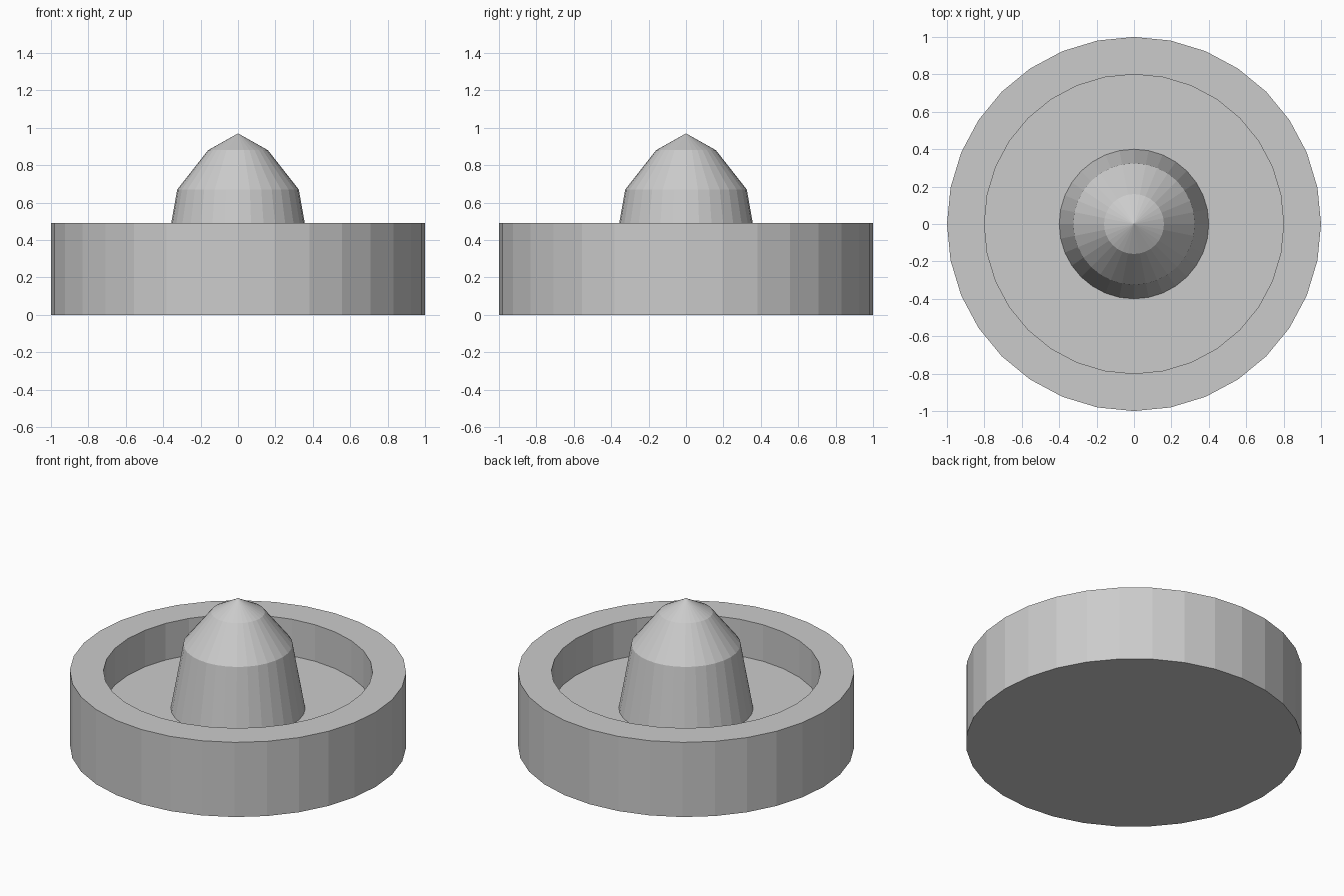
import bpy, bmesh
from math import sin, cos, pi

if "Cube" in bpy.data.objects:
    bpy.data.objects.remove(bpy.data.objects["Cube"])

SIDES = 32


def lathe(name, profile):
    """Revolve (radius, z) points around z; radius 0 becomes a single pole."""
    bm = bmesh.new()
    rings = []
    for r, z in profile:
        n = SIDES if r else 1
        rings.append([bm.verts.new((r * cos(2 * pi * i / SIDES), r * sin(2 * pi * i / SIDES), z))
                      for i in range(n)])
    for a, b in zip(rings, rings[1:]):
        for i in range(SIDES):
            j = (i + 1) % SIDES
            quad = [a[i % len(a)], a[j % len(a)], b[j % len(b)], b[i % len(b)]]
            bm.faces.new(list(dict.fromkeys(quad)))
    bmesh.ops.recalc_face_normals(bm, faces=bm.faces)
    mesh = bpy.data.meshes.new(name)
    bm.to_mesh(mesh)
    bm.free()
    obj = bpy.data.objects.new(name, mesh)
    bpy.context.collection.objects.link(obj)
    return obj


FLOOR = 0.25

# Round dish with a raised rim
lathe("dish", [(0, 0), (1, 0), (1, 0.49), (0.8, 0.49), (0.8, FLOOR), (0, FLOOR)])

# Tapered centre post with a pointed cap
lathe("centre_post", [(0, FLOOR), (0.4, FLOOR), (0.325, 0.67), (0.16, 0.88), (0, 0.97)])
